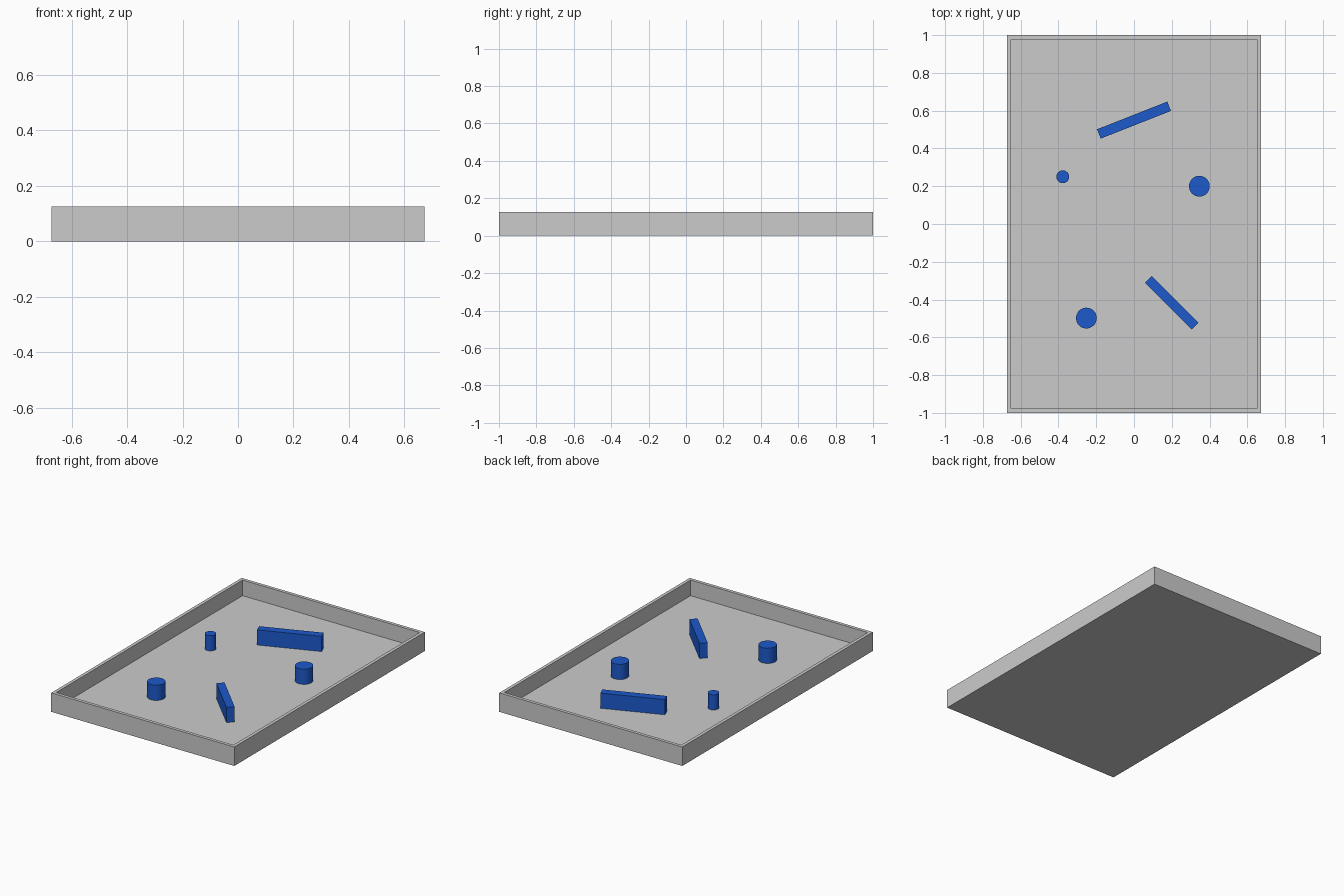
import bpy, bmesh
from math import radians

if "Cube" in bpy.data.objects:
    bpy.data.objects.remove(bpy.data.objects["Cube"])

W, L, H = 1.346, 2.0, 0.126      # outer tray size
T = 0.022                        # wall and floor thickness
TOP = 0.123                      # top of the obstacles

blue = bpy.data.materials.new("blue")
blue.diffuse_color = (0.012, 0.1, 0.6, 1)
blue.use_nodes = True
blue.node_tree.nodes["Principled BSDF"].inputs["Base Color"].default_value = blue.diffuse_color


def add_box(name, size, centre, angle=0):
    bpy.ops.mesh.primitive_cube_add(size=1, location=centre, rotation=(0, 0, radians(angle)))
    ob = bpy.context.object
    ob.name = name
    ob.scale = size
    bpy.ops.object.transform_apply(location=False, rotation=False, scale=True)
    return ob


def add_bar(name, x, y, length, width, angle):
    ob = add_box(name, (length, width, TOP - T), (x, y, (TOP + T) / 2), angle)
    ob.data.materials.append(blue)


def add_peg(name, x, y, radius):
    bpy.ops.mesh.primitive_cylinder_add(vertices=32, radius=radius, depth=TOP - T,
                                        location=(x, y, (TOP + T) / 2))
    ob = bpy.context.object
    ob.name = name
    ob.data.materials.append(blue)
    bpy.ops.object.shade_smooth_by_angle(angle=radians(30))


# Open tray: inset the top face of a box and push it down to the floor
tray = add_box("tray", (W, L, H), (0, 0, H / 2))
bm = bmesh.new()
bm.from_mesh(tray.data)
top = max(bm.faces, key=lambda f: f.calc_center_median().z)
bmesh.ops.inset_region(bm, faces=[top], thickness=T, use_even_offset=True)
floor = bmesh.ops.extrude_discrete_faces(bm, faces=[top])["faces"][0]
bmesh.ops.translate(bm, verts=floor.verts, vec=(0, 0, T - H))
bm.to_mesh(tray.data)
bm.free()

# Slanted bars
add_bar("back_bar", 0, 0.55, 0.40, 0.053, 21.5)
add_bar("front_bar", 0.2, -0.417, 0.35, 0.05, -45)

# Round pegs
add_peg("right_peg", 0.346, 0.2, 0.055)
add_peg("front_peg", -0.252, -0.498, 0.055)
add_peg("small_peg", -0.377, 0.25, 0.034)
